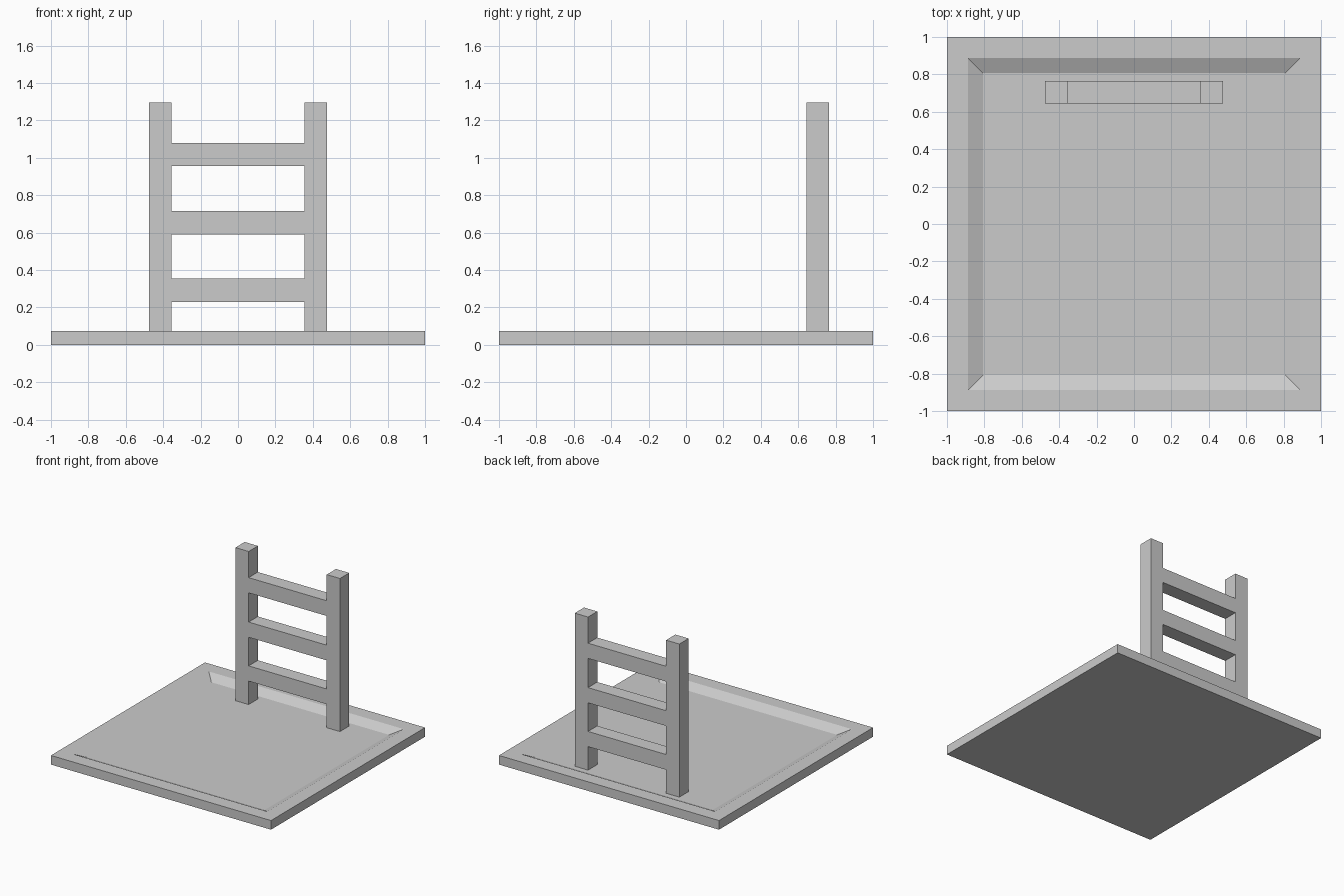
import bpy, bmesh
from mathutils import Vector

if "Cube" in bpy.data.objects:
    bpy.data.objects.remove(bpy.data.objects["Cube"])


def make_object(name, bm):
    bmesh.ops.recalc_face_normals(bm, faces=bm.faces)
    mesh = bpy.data.meshes.new(name)
    bm.to_mesh(mesh)
    bm.free()
    obj = bpy.data.objects.new(name, mesh)
    bpy.context.collection.objects.link(obj)
    return obj


# Square base tray: stacked square loops (outer wall, rim, sloped recess)
FLOOR, RIM = 0.037, 0.075
bm = bmesh.new()
loops = []
for h, z in [(1, 0), (1, RIM), (0.887, RIM), (0.808, FLOOR)]:
    loops.append([bm.verts.new((h * sx, h * sy, z))
                  for sx, sy in ((-1, -1), (1, -1), (1, 1), (-1, 1))])
for a, b in zip(loops, loops[1:]):
    for i in range(4):
        j = (i + 1) % 4
        bm.faces.new((a[i], a[j], b[j], b[i]))
bm.faces.new(loops[0])
bm.faces.new(loops[-1])
make_object("base_tray", bm)

# Ladder back: flat grid of posts and rungs, extruded as one piece
xs = [-0.475, -0.355, 0.355, 0.475]
zs = [FLOOR, 0.23, 0.355, 0.59, 0.715, 0.955, 1.08, 1.295]
y_front, depth = 0.645, 0.12
bm = bmesh.new()
grid = [[bm.verts.new((x, y_front, z)) for x in xs] for z in zs]
for r in range(len(zs) - 1):
    for c in range(3):
        if c != 1 or r % 2 == 1:  # posts everywhere, rungs on odd rows
            bm.faces.new((grid[r][c], grid[r][c + 1],
                          grid[r + 1][c + 1], grid[r + 1][c]))
ext = bmesh.ops.extrude_face_region(bm, geom=bm.faces[:], use_keep_orig=True)
moved = [g for g in ext["geom"] if isinstance(g, bmesh.types.BMVert)]
bmesh.ops.translate(bm, verts=moved, vec=Vector((0, depth, 0)))
make_object("ladder_back", bm)
